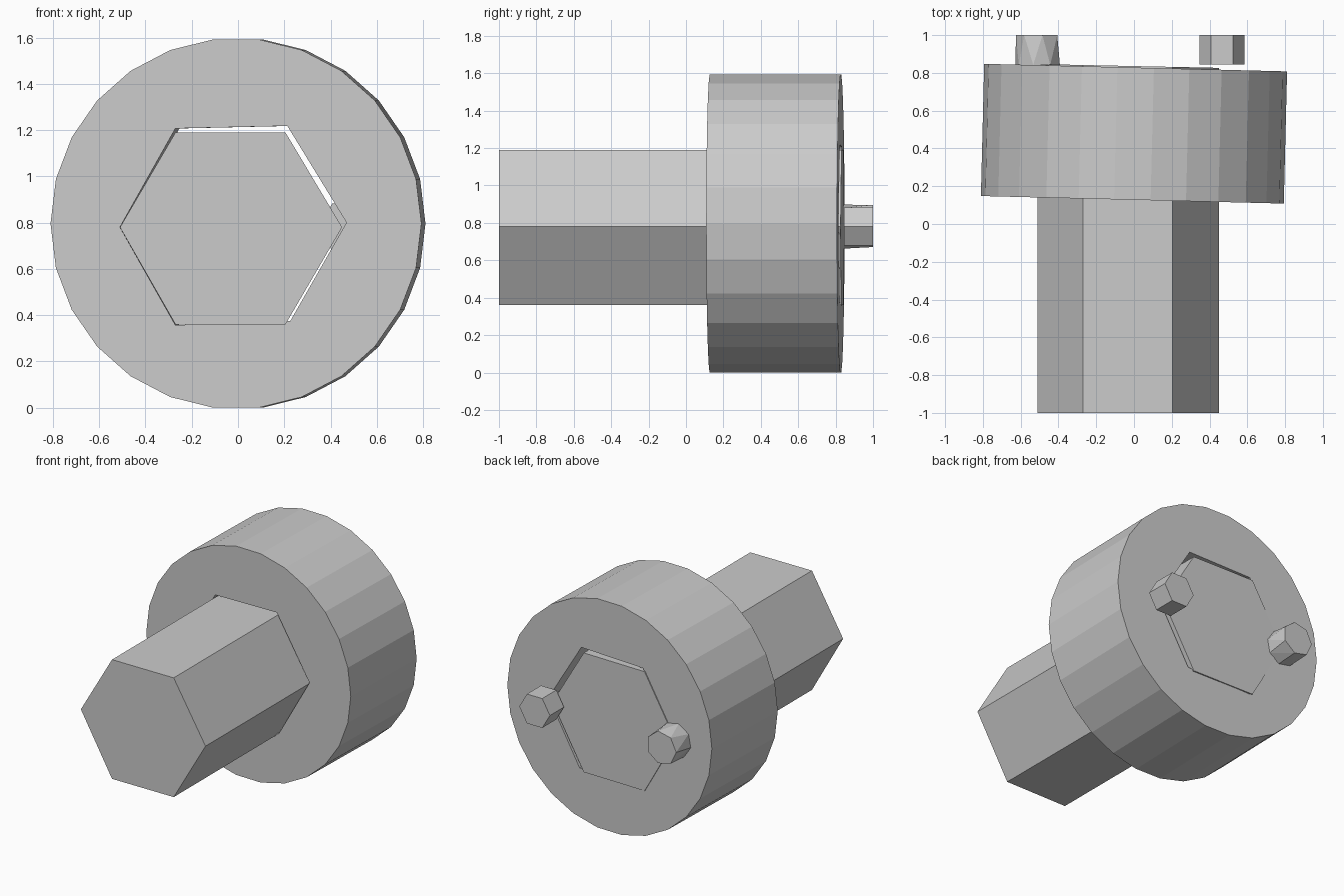
import bpy, bmesh
from math import cos, sin, tau, radians
from mathutils import Matrix, Vector

if "Cube" in bpy.data.objects:
    bpy.data.objects.remove(bpy.data.objects["Cube"])


def ring(cx, cz, r, n, phase=0.0):
    """Regular polygon in the x-z plane."""
    return [(cx + r * cos(phase + tau * i / n), cz + r * sin(phase + tau * i / n))
            for i in range(n)]


def finish(name, bm):
    bmesh.ops.recalc_face_normals(bm, faces=bm.faces)
    mesh = bpy.data.meshes.new(name)
    bm.to_mesh(mesh)
    bm.free()
    ob = bpy.data.objects.new(name, mesh)
    bpy.context.collection.objects.link(ob)
    return ob


def prism(name, profile, y0, y1, tilt=0.0):
    """Extrude an x-z profile along y; tilt slopes the back end across x."""
    bm = bmesh.new()
    front = [bm.verts.new((x, y0, z)) for x, z in profile]
    back = [bm.verts.new((x, y1 + tilt * x, z)) for x, z in profile]
    bm.faces.new(front)
    bm.faces.new(back[::-1])
    for i in range(len(front)):
        j = (i + 1) % len(front)
        bm.faces.new((front[i], front[j], back[j], back[i]))
    return finish(name, bm)


# Hexagonal shaft running through the collar
shaft_hex = [(-0.51, 0.78), (-0.27, 1.19), (0.205, 1.19),
             (0.45, 0.78), (0.205, 0.36), (-0.27, 0.36)]
shaft = prism("hex_shaft", shaft_hex, -1.0, 0.836, tilt=-0.021)

# Round collar with a slightly loose hexagonal hole, turned a little about z
collar = prism("collar", ring(0, 0.796, 0.802, 26), -0.35, 0.35)
hole_hex = [(-0.502, 0.78), (-0.262, 1.207), (0.222, 1.218),
            (0.478, 0.80), (0.235, 0.375), (-0.262, 0.357)]
cutter = prism("hole_cutter", hole_hex, -0.6, 0.6)
cutter.hide_render = True
turn = Matrix.Translation(Vector((0, 0.478, 0))) @ Matrix.Rotation(radians(-1.43), 4, 'Z')
for ob in (collar, cutter):
    ob.data.transform(turn)
mod = collar.modifiers.new("hole", 'BOOLEAN')
mod.operation = 'DIFFERENCE'
mod.solver = 'EXACT'
mod.object = cutter
bpy.context.view_layer.objects.active = collar
bpy.ops.object.modifier_apply(modifier=mod.name)
bpy.data.objects.remove(cutter)

# Right pin: plain hexagonal stub
prism("right_pin", ring(0.466, 0.78, 0.118, 6), 0.845, 1.0)

# Left pin: faceted stub, eight-sided base narrowing to a seven-sided end
bm = bmesh.new()
for y, pts in ((0.842, ring(-0.51, 0.78, 0.12, 8, tau / 16 * 0.5)),
               (1.0, ring(-0.51, 0.783, 0.115, 7, tau / 2))):
    for x, z in pts:
        bm.verts.new((x, y, z))
bmesh.ops.convex_hull(bm, input=bm.verts)
finish("left_pin", bm)
